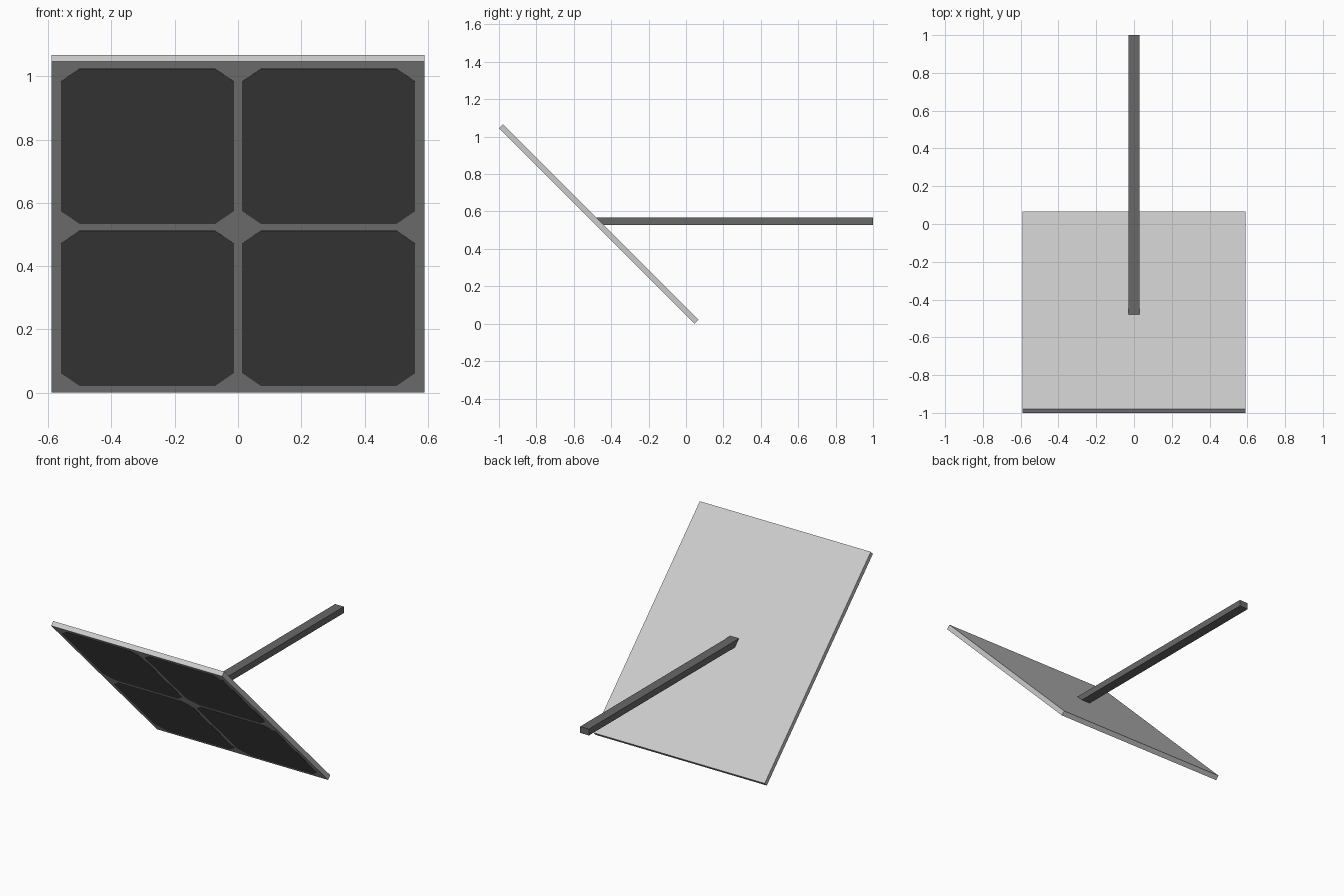
import bpy, bmesh, math
from mathutils import Matrix, Vector

if "Cube" in bpy.data.objects:
    bpy.data.objects.remove(bpy.data.objects["Cube"])

HALF_W, LENGTH, THICK = 0.59, 1.479, 0.03
# Panel frame: local y runs up the slope, local z points out of the front face
TILT = Matrix.Translation((0, -0.4665, 0.5335)) @ Matrix.Rotation(math.radians(135), 4, 'X')


def dark(name, value):
    m = bpy.data.materials.new(name)
    m.diffuse_color = (value, value, value, 1)
    m.use_nodes = True
    m.node_tree.nodes["Principled BSDF"].inputs["Base Color"].default_value = m.diffuse_color
    return m


def prism(name, outline, offset, matrix, mat=None):
    """Extrude a planar outline along an offset vector into a closed solid."""
    bm = bmesh.new()
    face = bm.faces.new([bm.verts.new(p) for p in outline])
    ext = bmesh.ops.extrude_face_region(bm, geom=[face], use_keep_orig=True)
    moved = [g for g in ext["geom"] if isinstance(g, bmesh.types.BMVert)]
    bmesh.ops.translate(bm, verts=moved, vec=Vector(offset))
    bmesh.ops.recalc_face_normals(bm, faces=bm.faces)
    me = bpy.data.meshes.new(name)
    bm.to_mesh(me)
    bm.free()
    ob = bpy.data.objects.new(name, me)
    ob.matrix_world = matrix
    if mat:
        me.materials.append(mat)
    bpy.context.collection.objects.link(ob)
    return ob


cell_mat = dark("dark_cell", 0.14)
post_mat = dark("dark_metal", 0.14)

# Tilted backing panel
h = LENGTH / 2
prism("panel", [(-HALF_W, -h, -THICK / 2), (HALF_W, -h, -THICK / 2),
                (HALF_W, h, -THICK / 2), (-HALF_W, h, -THICK / 2)],
      (0, 0, THICK), TILT)

# Four solar cells with clipped corners on the front face
x0, x1, y0, y1, cx, cy = 0.013, 0.56, 0.015, 0.709, 0.06, 0.058
octagon = [(x0 + cx, y0), (x1 - cx, y0), (x1, y0 + cy), (x1, y1 - cy),
           (x1 - cx, y1), (x0 + cx, y1), (x0, y1 - cy), (x0, y0 + cy)]
for row, sy in (("lower", -1), ("upper", 1)):
    for side, sx in (("left", -1), ("right", 1)):
        prism(f"cell_{row}_{side}",
              [(sx * x, sy * y, THICK / 2 - 0.004) for x, y in octagon],
              (0, 0, 0.005), TILT, cell_mat)

# Horizontal mounting post, mitred to sit against the back of the panel
z0, z1, back = 0.527, 0.567, 0.086
prism("mounting_post", [(-0.03, back - z0, z0), (-0.03, 1.0, z0),
                        (-0.03, 1.0, z1), (-0.03, back - z1, z1)],
      (0.06, 0, 0), Matrix.Identity(4), post_mat)
